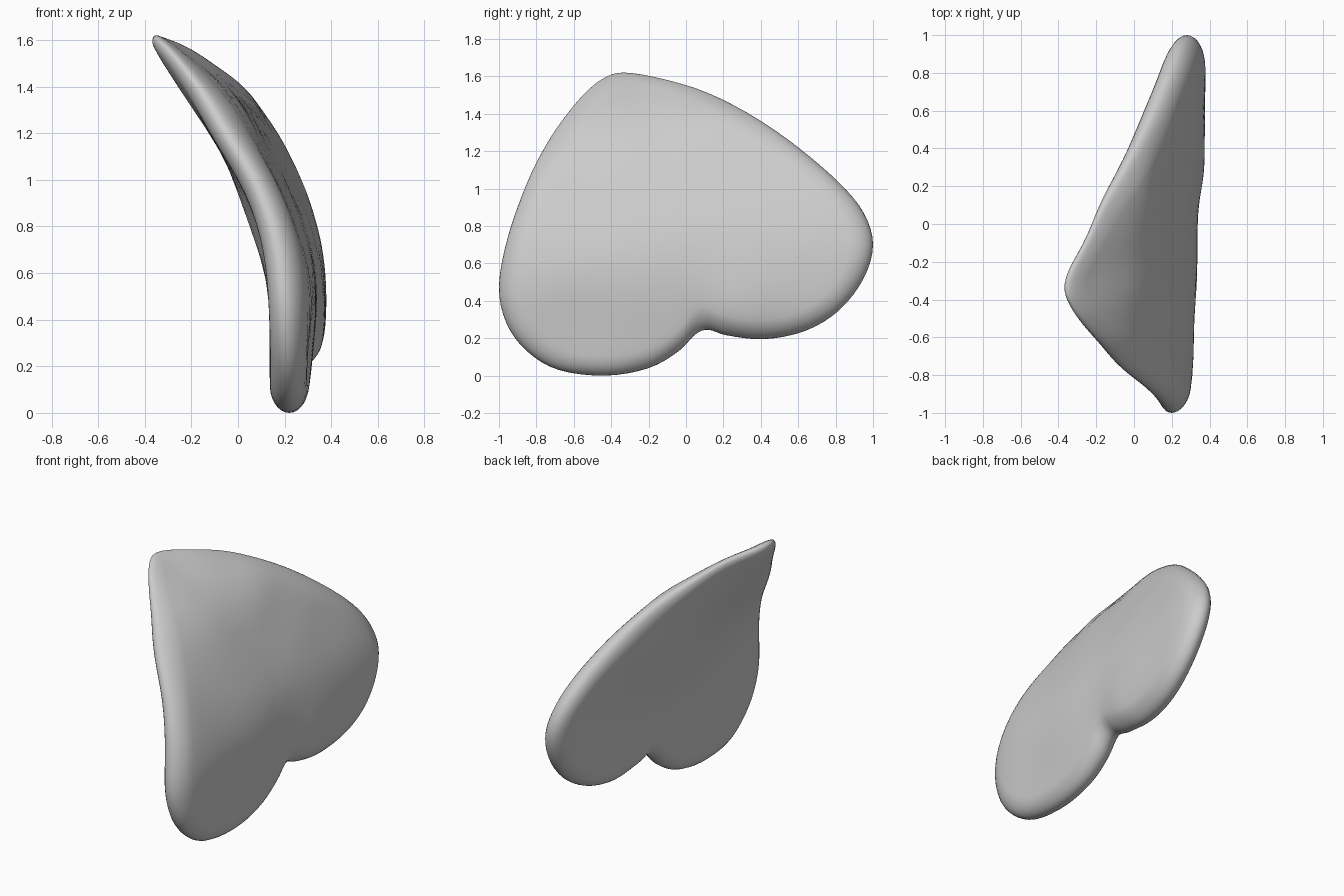
import bpy
import bmesh
import math
from mathutils import Vector

cube = bpy.data.objects.get("Cube")
if cube:
    bpy.data.objects.remove(cube, do_unlink=True)

# Rim of the leaf as (y, z, x), running from the tip down the front lobe and back up
RIM = [
    (-.33, 1.62, -.35), (-.44, 1.59, -.32), (-.54, 1.51, -.25), (-.65, 1.38, -.15),
    (-.75, 1.23, -.06), (-.85, 1.03, .06), (-.95, .75, .165), (-1, .48, .2),
    (-.96, .28, .21), (-.85, .13, .215), (-.68, .03, .215), (-.43, 0, .22),
    (-.2, .04, .225), (-.04, .13, .23), (.05, .22, .235), (.12, .245, .24),
    (.22, .215, .25), (.42, .195, .26), (.64, .24, .28), (.82, .35, .3),
    (.95, .52, .3), (1, .7, .28), (.95, .87, .24), (.82, 1.03, .19),
    (.6, 1.22, .1), (.37, 1.38, -.01), (.12, 1.51, -.15), (-.12, 1.585, -.26),
]
# Full outer face as straight rows: height, x on the centre line, slope, from y, to y
OUTER_ROWS = [
    (.3, .335, .05, -.6, .6), (.5, .346, .045, -.75, .65), (.75, .308, .06, -.65, .7),
    (1, .215, .08, -.5, .55), (1.2, .125, .1, -.45, .4), (1.4, 0, .15, -.4, .12),
]
# Hollow inner face as (y, z, x)
INNER = [
    (-.3, 1.33, -.21), (-.2, 1.09, -.06), (-.15, .83, .04), (-.1, .53, .13),
    (-.6, .55, .13), (-.5, .3, .135), (.4, .7, .13), (.5, .4, .19),
    (.3, 1.05, 0), (-.5, 1, 0),
]
CENTRE = Vector((0, .78))
SAMPLES = 4
ARC_STEPS = 7
EDGE_WIDTH = 1.6


def half_thickness(z):
    """Thin at the tip, fuller in the lobes."""
    t = min(1, max(0, (1.62 - z) / .4))
    return .035 + .042 * t * t * (3 - 2 * t)


def solve(rows):
    """Gaussian elimination on an augmented matrix."""
    n = len(rows)
    for i in range(n):
        pivot = max(range(i, n), key=lambda r: abs(rows[r][i]))
        rows[i], rows[pivot] = rows[pivot], rows[i]
        for r in range(n):
            if r != i:
                factor = rows[r][i] / rows[i][i]
                rows[r] = [a - factor * b for a, b in zip(rows[r], rows[i])]
    return [rows[i][n] / rows[i][i] for i in range(n)]


def kernel(a, b):
    return math.sqrt((a[0] - b[0]) ** 2 + (a[1] - b[1]) ** 2 + .04)


def smooth_sheet(control):
    """Function giving x over (y, z) on a smooth sheet through the control points."""
    weights = solve([[kernel(a, b) for b in control] + [a[2]] for a in control])
    return lambda p: sum(w * kernel(p, c) for w, c in zip(weights, control))


def face_edge(side):
    return [(y, z, x + side * half_thickness(z)) for y, z, x in RIM]


outer_points = []
for z, x, slope, start, end in OUTER_ROWS:
    for k in range(4):
        y = start + (end - start) * k / 3
        outer_points.append((y, z, x + slope * y))

outer = smooth_sheet(face_edge(1) + outer_points)
inner = smooth_sheet(face_edge(-1) + INNER)


def blade_point(p, face, rise):
    """Point between the middle of the blade (rise 0) and one of its faces (rise 1)."""
    middle = (outer(p) + inner(p)) / 2
    return Vector((middle + (face(p) - middle) * rise, p[0], p[1]))


def closed_spline(points):
    result = []
    n = len(points)
    for i in range(n):
        a, b, c, d = (Vector(points[(i + k) % n][:2]) for k in (-1, 0, 1, 2))
        for s in range(SAMPLES):
            t = s / SAMPLES
            result.append(b + (c - a) * t / 2 + (a * 2 - b * 5 + c * 4 - d) * t ** 2 / 2
                          + (b * 3 - a - c * 3 + d) * t ** 3 / 2)
    return result


def inset(p, amount):
    """Move a rim point towards the middle by a share of the local thickness."""
    return p + (CENTRE - p).normalized() * half_thickness(p[1]) * EDGE_WIDTH * amount


def bridge(bm, ring_a, ring_b):
    n = len(ring_a)
    for i in range(n):
        j = (i + 1) % n
        bm.faces.new((ring_a[i], ring_a[j], ring_b[j], ring_b[i]))


bm = bmesh.new()
outline = closed_spline(RIM)
rim_ring = [bm.verts.new(blade_point(p, outer, 0)) for p in outline]

for face in (outer, inner):
    previous = rim_ring
    # Rounded edge
    for step in range(1, ARC_STEPS + 1):
        angle = math.pi / 2 * step / ARC_STEPS
        ring = [bm.verts.new(blade_point(inset(p, 1 - math.cos(angle)), face, math.sin(angle)))
                for p in outline]
        bridge(bm, previous, ring)
        previous = ring
    # Broad face, closing in on the middle
    for scale in (.92, .8, .65, .5, .35, .2, .1):
        ring = [bm.verts.new(blade_point(CENTRE + (inset(p, 1) - CENTRE) * scale, face, 1))
                for p in outline]
        bridge(bm, previous, ring)
        previous = ring
    middle = bm.verts.new(blade_point(CENTRE, face, 1))
    for i, v in enumerate(previous):
        bm.faces.new((v, previous[(i + 1) % len(previous)], middle))

bmesh.ops.recalc_face_normals(bm, faces=bm.faces)
for f in bm.faces:
    f.smooth = True

mesh = bpy.data.meshes.new("leaf_blade")
bm.to_mesh(mesh)
bm.free()
leaf = bpy.data.objects.new("leaf_blade", mesh)
bpy.context.collection.objects.link(leaf)

# Plain grey
grey = bpy.data.materials.new("light_grey")
grey.use_nodes = True
colour = (.6, .6, .6, 1)
grey.diffuse_color = colour
grey.node_tree.nodes["Principled BSDF"].inputs["Base Color"].default_value = colour
mesh.materials.append(grey)
